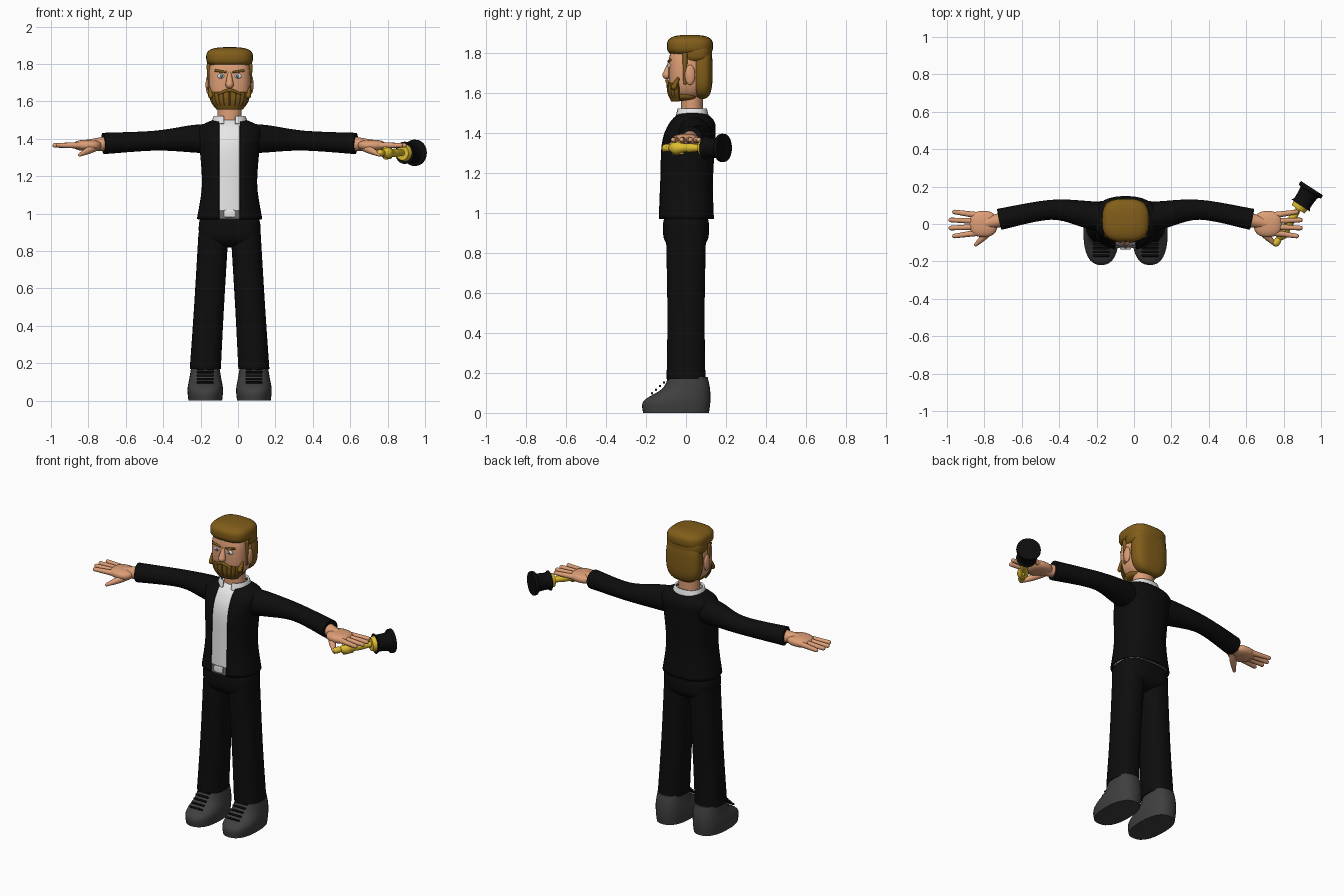
import bpy, bmesh, math
from mathutils import Vector, Matrix

default_cube = bpy.data.objects.get("Cube")
if default_cube:
    bpy.data.objects.remove(default_cube)
BODY_CENTRE = -.045
SIDES = (("left", 1), ("right", -1))


def material(name, red, green, blue):
    mat = bpy.data.materials.new(name)
    mat.use_nodes = True
    colour = (red, green, blue, 1)
    mat.diffuse_color = colour
    mat.node_tree.nodes["Principled BSDF"].inputs["Base Color"].default_value = colour
    return mat


def grey(name, value):
    return material(name, value, value, value)


suit = grey("black cloth", .004)
shoe_grey = grey("shoe grey", .05)
belt_grey = grey("belt grey", .15)
white = grey("shirt white", .8)
skin = material("skin", .72, .34, .18)
hair = material("golden brown hair", .22, .11, .01)
dark_hair = material("dark brown hair", .06, .03, .004)
gold = material("gold", .75, .52, .03)
iris_blue = material("iris blue", .12, .2, .3)


def spline(rows, steps=6):
    """Smooth curve through rows of any width."""
    rows = [Vector(row) for row in rows]
    curve = []
    for i in range(len(rows) - 1):
        a, b, c = rows[max(i - 1, 0)], rows[i], rows[i + 1]
        d = rows[min(i + 2, len(rows) - 1)]
        start_slope, end_slope = (c - a) / 2, (d - b) / 2
        for k in range(steps):
            t = k / steps
            blend = t * t * (3 - 2 * t)
            curve.append(b + (c - b) * blend + start_slope * (t * (1 - t) ** 2)
                         - end_slope * (t * t * (1 - t)))
    return curve + [rows[-1]]


def finish(name, bm, mat, thickness=0):
    bmesh.ops.recalc_face_normals(bm, faces=bm.faces)
    mesh = bpy.data.meshes.new(name)
    bm.to_mesh(mesh)
    bm.free()
    mesh.materials.append(mat)
    mesh.shade_smooth()
    mesh.set_sharp_from_angle(angle=math.radians(50))
    obj = bpy.data.objects.new(name, mesh)
    bpy.context.collection.objects.link(obj)
    obj.location.x = BODY_CENTRE
    if thickness:
        solid = obj.modifiers.new("Thickness", 'SOLIDIFY')
        solid.thickness = thickness
        solid.offset = 0
    return obj


def bridge(bm, rings, closed):
    count = len(rings[0])
    for low, high in zip(rings, rings[1:]):
        for i in range(count if closed else count - 1):
            j = (i + 1) % count
            bm.faces.new((low[i], low[j], high[j], high[i]))
    if closed:
        bm.faces.new(rings[0])
        bm.faces.new(rings[-1])


def loft(name, mat, rings, power=2.4, x=0, lean=0, gap=0, arc=None, thickness=0, count=32):
    """Stack of superellipse rings (height, y, half width, half depth); gap opens the front."""
    bm = bmesh.new()
    closed = not (gap or arc)
    made = []
    for height, y, width, depth in spline(rings):
        first, last = arc or (-math.pi / 2, math.pi * 3 / 2)
        if gap:
            opening = math.asin((gap / width) ** (power / 2))
            first, last = first + opening, last - opening
        ring = []
        for i in range(count):
            angle = first + (last - first) * i / (count if closed else count - 1)
            across, along = (math.copysign(abs(c) ** (2 / power), c)
                             for c in (math.cos(angle), math.sin(angle)))
            ring.append(bm.verts.new((x + lean * height + width * across, y + depth * along, height)))
        made.append(ring)
    bridge(bm, made, closed)
    return finish(name, bm, mat, thickness)


def tube(name, mat, points, rounded=True, count=16):
    """Round tube through (x, y, z, radius) points, with ball ends when rounded."""
    bm = bmesh.new()
    points = spline(points)
    centres = [Vector(point[:3]) for point in points]
    made = []
    for i, centre in enumerate(centres):
        direction = centres[min(i + 1, len(centres) - 1)] - centres[max(i - 1, 0)]
        turn = direction.to_track_quat('Z', 'Y')
        ring = []
        for k in range(count):
            angle = math.tau * k / count
            spoke = Vector((math.cos(angle), math.sin(angle), 0)) * points[i][3]
            ring.append(bm.verts.new(centre + turn @ spoke))
        made.append(ring)
    bridge(bm, made, True)
    if rounded:
        for end in (0, -1):
            bmesh.ops.create_uvsphere(bm, u_segments=count, v_segments=8, radius=points[end][3],
                                      matrix=Matrix.Translation(centres[end]))
    return finish(name, bm, mat)


def ball(name, mat, centre, size, power=2):
    """Ellipsoid that grows boxier as the power rises."""
    bm = bmesh.new()
    bmesh.ops.create_uvsphere(bm, u_segments=32, v_segments=20, radius=1)
    for vert in bm.verts:
        norm = sum(abs(c) ** power for c in vert.co) ** (1 / power)
        vert.co = Vector(centre) + Vector(size) * vert.co / norm
    return finish(name, bm, mat)


# Open jacket over a shirt, with collar, belt and buckle
coat = [(.97, 0, .17, .135), (1.15, 0, .143, .13), (1.35, .01, .155, .13),
        (1.45, .03, .165, .11), (1.5, .03, .08, .06)]
loft("jacket", suit, coat, gap=.055, thickness=.01)
loft("shirt", white, [(height, y, width * .93, depth * .95) for height, y, width, depth in coat])
loft("shirt_collar", white, [(1.48, .03, .095, .08), (1.52, .03, .08, .07)], gap=.03, thickness=.01)
loft("belt", belt_grey, [(height, 0, .15, .13) for height in (.97, 1.02)])
ball("buckle", white, (0, -.128, 1), (.03, .008, .02), power=6)
ball("trouser_seat", suit, (0, 0, .92), (.165, .115, .1), power=3)

# Neck, head and nose
loft("neck", skin, [(height, .03, .065, .055) for height in (1.45, 1.65)], power=2)
ball("head", skin, (0, .005, 1.71), (.112, .092, .145), power=3)
tube("nose", skin, [(0, -.08, 1.75, .01), (0, -.096, 1.69, .022)])

# Hair masses
ball("hair_top", hair, (0, .02, 1.835), (.125, .115, .055), power=3)
ball("hair_crown", hair, (0, .05, 1.8), (.121, .08, .06), power=3)
ball("hair_back", hair, (0, .08, 1.71), (.116, .053, .14), power=3)

# Beard with darker strands, and moustache
columns = 31
beard = loft("beard", hair, [(1.56, -.01, .07, .06), (1.6, 0, .1, .088), (1.65, 0, .11, .093)],
             arc=(math.pi * 1.1, math.pi * 1.9), thickness=.01, count=columns + 1)
beard.data.materials.append(dark_hair)
for face in beard.data.polygons:
    if face.index % columns % 3 == 0 and face.center.z > 1.58:
        face.material_index = 1
ball("chin_beard", hair, (0, -.01, 1.59), (.085, .072, .03), power=3)
tube("moustache", hair, [(-.06, -.088, 1.64, .005), (0, -.095, 1.66, .009), (.06, -.088, 1.64, .005)])

for side, s in SIDES:
    # Face details
    ball(side + "_ear", skin, (s * .115, .02, 1.69), (.013, .026, .05))
    ball(side + "_eye", white, (s * .045, -.078, 1.735), (.02, .012, .015))
    ball(side + "_iris", iris_blue, (s * .043, -.088, 1.735), (.008, .004, .009))
    tube(side + "_brow", hair, [(s * .02, -.088, 1.757, .005), (s * .075, -.08, 1.765, .007)])
    tube(side + "_sideburn", hair, [(s * .11, -.005, 1.79, .013), (s * .107, -.005, 1.65, .009)])
    tube(side + "_cheek_beard", hair, [(s * .1, -.06, 1.63, .015), (s * .105, -.04, 1.67, .009)])

    # Trouser leg, shoe and laces
    loft(side + "_trouser_leg", suit, [(.17, 0, .083, .097), (.5, 0, .08, .093), (.9, 0, .08, .1)],
         x=s * .14, lean=s * -.06)
    loft(side + "_shoe", shoe_grey, [(0, -.05, .09, .165), (.06, -.045, .095, .167),
                                     (.12, 0, .085, .12), (.18, .01, .075, .098)], x=s * .13)
    for k in range(5):
        y, z = -.09 - k * .02, .17 - k * .018
        tube(f"{side}_lace_{k}", suit, [(s * .13 + reach, y, z, .006) for reach in (-.04, .04)], count=8)

    # Sleeve, wrist and palm
    tube(side + "_sleeve", suit, [(s * .1, .03, 1.4, .08), (s * .2, .05, 1.4, .073),
                                  (s * .4, .076, 1.39, .053), (s * .675, .025, 1.375, .057)],
         rounded=False, count=24)
    tube(side + "_wrist", skin, [(s * .65, .025, 1.375, .04), (s * .76, 0, 1.365, .03)])
    ball(side + "_palm", skin, (s * .76, 0, 1.365), (.075, .07, .03), power=2.5)

    # Fanned fingers and thumb
    for k, finger in enumerate(("index", "middle", "ring", "little")):
        spread = k - 1.5
        tip = .945 - abs(spread) * .02
        tube(f"{side}_{finger}_finger", skin, [(s * .8, spread * .032, 1.365, .017),
                                               (s * tip, spread * .043, 1.365, .012)])
    tube(side + "_thumb", skin, [(s * .71, -.01, 1.36, .022), (s * .75, -.06, 1.34, .02),
                                 (s * .8, -.11, 1.315, .01)])


# Statuette held in the left hand, turned about a slanting axis
def turned(name, mat, profile, lift=0, rounded=False):
    start, axis = Vector((.8, -.11, 1.325 + lift)), Vector((.545, .838, 0))
    tube(name, mat, [(*(start + axis * distance), radius) for distance, radius in profile], rounded, 24)


turned("statuette_head", gold, [(.01, .019), (.025, .019)], rounded=True)
turned("statuette_body", gold, [(.03, .01), (.07, .033), (.12, .022), (.16, .022), (.24, .014)])
turned("statuette_disc", gold, [(.225, .04), (.25, .046)])
turned("statuette_base", suit, [(.25, .06), (.27, .05), (.33, .055), (.34, .07), (.36, .07)])
for arm, s in SIDES:
    turned(f"statuette_{arm}_arm", gold, [(.06, .011), (.11, .008)], lift=s * .025, rounded=True)
